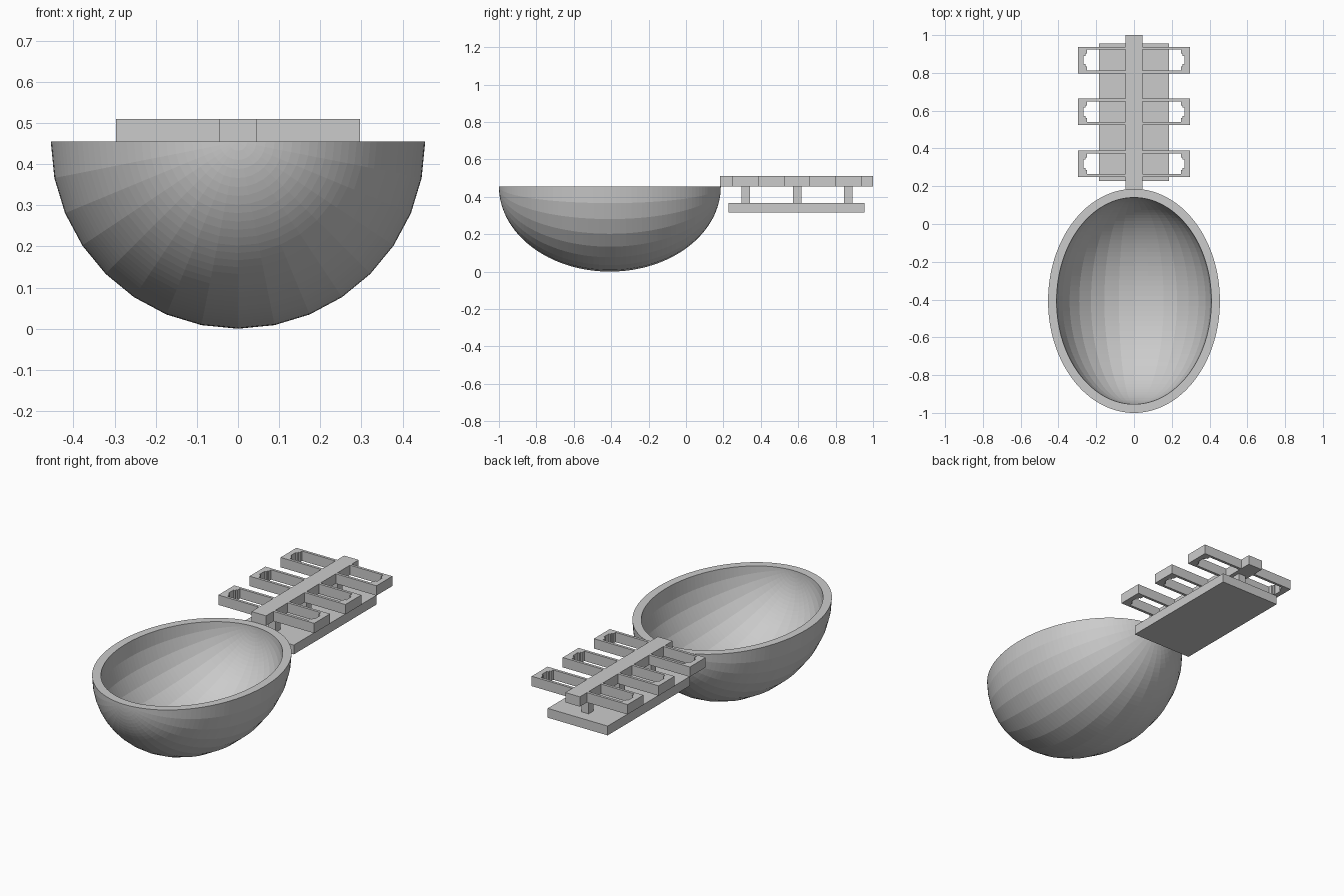
import bpy, bmesh
from math import sin, cos, pi

if "Cube" in bpy.data.objects:
    bpy.data.objects.remove(bpy.data.objects["Cube"])

RIM_Z, BOWL_Y = 0.455, -0.407


def finish(name, bm):
    bmesh.ops.recalc_face_normals(bm, faces=bm.faces[:])
    mesh = bpy.data.meshes.new(name)
    bm.to_mesh(mesh)
    bm.free()
    obj = bpy.data.objects.new(name, mesh)
    bpy.context.collection.objects.link(obj)
    return obj


def prism(name, outline, z0, z1):
    bm = bmesh.new()
    face = bm.faces.new([bm.verts.new((x, y, z0)) for x, y in outline])
    top = bmesh.ops.extrude_face_region(bm, geom=[face])["geom"]
    verts = [g for g in top if isinstance(g, bmesh.types.BMVert)]
    bmesh.ops.translate(bm, vec=(0, 0, z1 - z0), verts=verts)
    if face.is_valid is False or len(bm.faces) == len(outline) + 1:
        bm.faces.new([v for v in bm.verts if v not in verts])
    return finish(name, bm)


def box(name, hx, y0, y1, z0, z1):
    return prism(name, [(-hx, y0), (hx, y0), (hx, y1), (-hx, y1)], z0, z1)


# Bowl: two half-ellipsoid shells, poles along y, joined by a flat rim
def bowl(segments=16, rings=64):
    bm = bmesh.new()

    def shell(rx, ry):
        grid = []
        for i in range(segments + 1):
            u = pi * i / segments
            row = []
            for j in range(rings + 1):
                v = pi * j / rings
                row.append(bm.verts.new((rx * sin(v) * cos(u),
                                         BOWL_Y - ry * cos(v),
                                         RIM_Z - rx * sin(v) * sin(u))))
            grid.append(row)
        for a, b in zip(grid, grid[1:]):
            strip(a, b)
        return grid

    def strip(a, b):
        for j in range(rings):
            bm.faces.new((a[j], a[j + 1], b[j + 1], b[j]))

    outer = shell(0.455, 0.593)
    inner = shell(0.41, 0.547)
    strip(outer[0], inner[0])
    strip(outer[-1], inner[-1])
    bmesh.ops.remove_doubles(bm, verts=bm.verts[:], dist=1e-5)
    return finish("bowl", bm)


bowl()

# Handle: upper spine and lower plate
box("handle_spine", 0.045, 0.183, 1.0, RIM_Z, 0.51)
box("handle_plate", 0.185, 0.228, 0.955, 0.315, 0.367)

# Three pegs, each under a pair of open loops
half_loop = [(0.045, 0.07), (0.296, 0.07)]
half_hole = [(0.267, 0.022), (0.258, 0.022), (0.258, 0.034),
             (0.25, 0.034), (0.25, 0.055), (0.045, 0.055)]
loop = ([(x, -y) for x, y in half_loop] + half_loop[::-1]
        + half_hole[::-1] + [(x, -y) for x, y in half_hole])
for n, y in enumerate((0.319, 0.594, 0.868), 1):
    box(f"peg_{n}", 0.0225, y - 0.0225, y + 0.0225, 0.367, RIM_Z)
    for side, s in (("right", 1), ("left", -1)):
        prism(f"loop_{side}_{n}", [(s * px, y + py) for px, py in loop], RIM_Z, 0.51)
